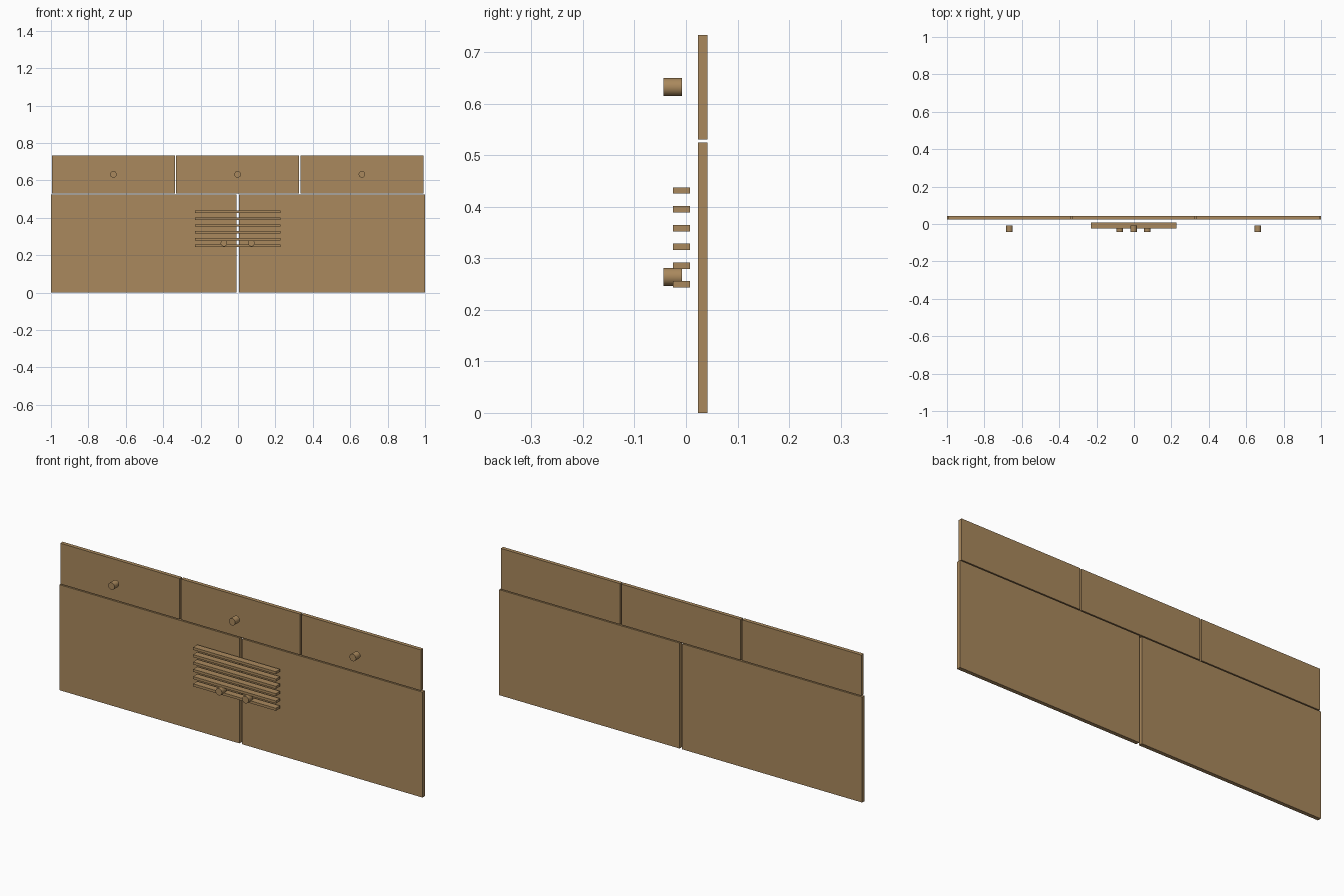
import bpy
import math

if "Cube" in bpy.data.objects:
    bpy.data.objects.remove(bpy.data.objects["Cube"])

wood = bpy.data.materials.new("oak_brown")
wood.diffuse_color = (0.40, 0.25, 0.11, 1)
wood.use_nodes = True
wood.node_tree.nodes["Principled BSDF"].inputs["Base Color"].default_value = wood.diffuse_color

CX = -0.002  # centre line of drawers, slats and knobs


def box(name, x0, x1, y0, y1, z0, z1):
    bpy.ops.mesh.primitive_cube_add(
        size=1, location=((x0 + x1) / 2, (y0 + y1) / 2, (z0 + z1) / 2))
    ob = bpy.context.object
    ob.name = name
    ob.scale = (x1 - x0, y1 - y0, z1 - z0)
    bpy.ops.object.transform_apply(location=False, rotation=False, scale=True)
    ob.data.materials.append(wood)


def knob(name, x, z):
    bpy.ops.mesh.primitive_cylinder_add(
        vertices=32, radius=0.0175, depth=0.036,
        location=(x, -0.026, z), rotation=(math.pi / 2, 0, 0))
    ob = bpy.context.object
    ob.name = name
    bpy.ops.object.shade_smooth_by_angle()
    ob.data.materials.append(wood)


# Pair of doors with a narrow gap between them
box("door_left", -1.0, -0.008, 0.023, 0.042, 0.0, 0.525)
box("door_right", 0.006, 1.0, 0.023, 0.042, 0.0, 0.525)

# Row of three drawer fronts, each with a round knob
for i, side in enumerate(("left", "middle", "right")):
    x = CX + (i - 1) * 0.6645
    box("drawer_front_" + side, x - 0.3285, x + 0.3285, 0.023, 0.042, 0.53, 0.733)
    knob("drawer_knob_" + side, x, 0.632)

# Door knobs beside the gap
for side, s in (("left", -1), ("right", 1)):
    knob("door_knob_" + side, CX + s * 0.0735, 0.264)

# Stack of horizontal slats
for i in range(6):
    z = 0.2495 + i * 0.0364
    box(f"slat_{i + 1}", CX - 0.228, CX + 0.228, -0.025, 0.008, z - 0.0063, z + 0.0063)
